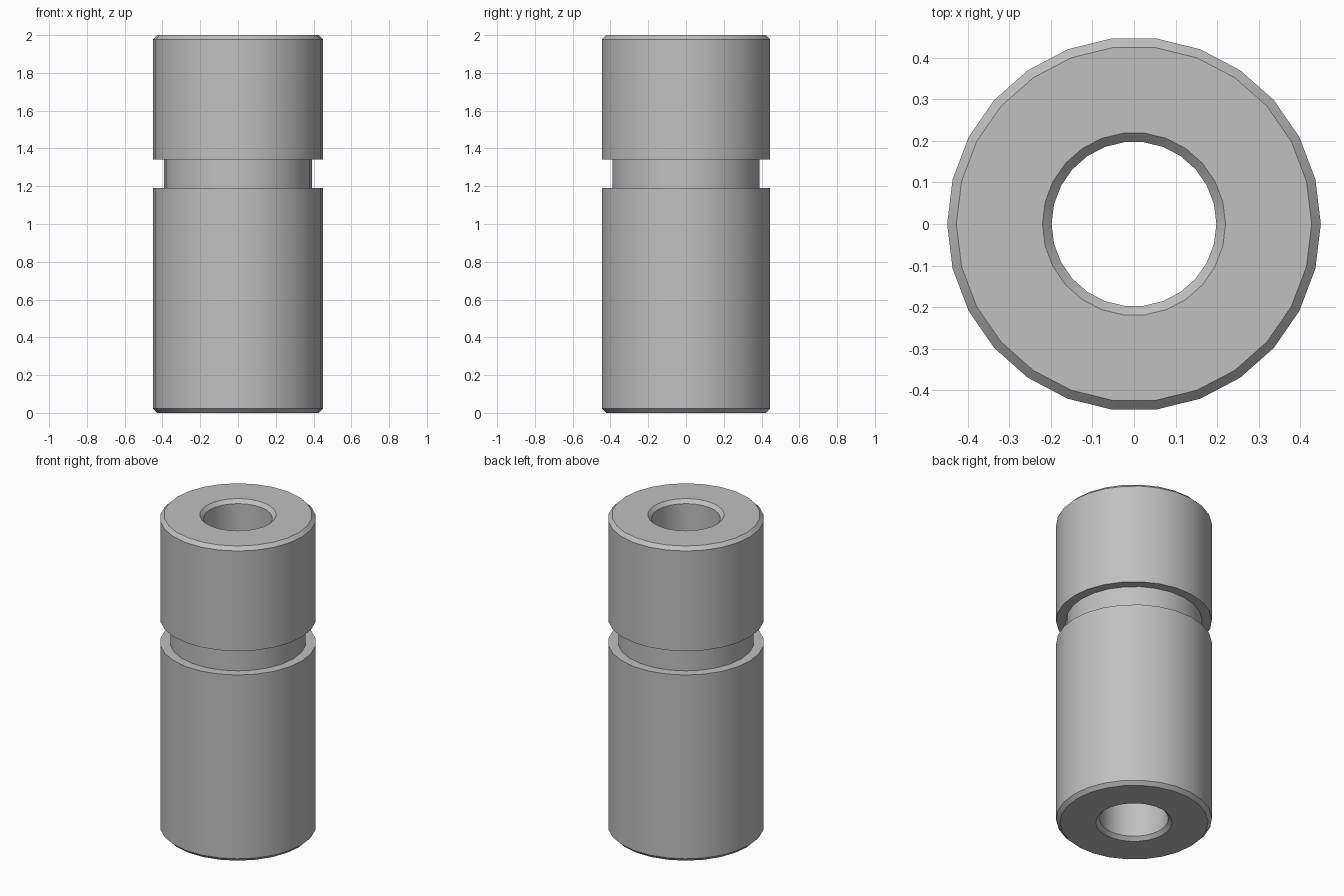
import bpy
import bmesh
import math

cube = bpy.data.objects.get("Cube")
if cube:
    bpy.data.objects.remove(cube, do_unlink=True)

SIDES = 26
HEIGHT = 2.0
OUTER, BORE, GROOVE = 0.449, 0.198, 0.392
GROOVE_LOW, GROOVE_HIGH = 1.19, 1.342
CHAMFER = 0.022

# Grey metal
metal = bpy.data.materials.new("grey_metal")
grey = (0.53, 0.53, 0.53, 1.0)
metal.diffuse_color = grey
metal.use_nodes = True
metal.node_tree.nodes["Principled BSDF"].inputs["Base Color"].default_value = grey

# Closed cross-section of the sleeve: outside going up, bore going down
profile = [
    (OUTER - CHAMFER, 0),
    (OUTER, CHAMFER),
    (OUTER, GROOVE_LOW),
    (GROOVE, GROOVE_LOW),
    (GROOVE, GROOVE_HIGH),
    (OUTER, GROOVE_HIGH),
    (OUTER, HEIGHT - CHAMFER),
    (OUTER - CHAMFER, HEIGHT),
    (BORE + CHAMFER, HEIGHT),
    (BORE, HEIGHT - CHAMFER),
    (BORE, CHAMFER),
    (BORE + CHAMFER, 0),
]

# Revolve the cross-section into a hollow sleeve
bm = bmesh.new()
verts = [bm.verts.new((r, 0, z)) for r, z in profile]
edges = [bm.edges.new((v, verts[i - 1])) for i, v in enumerate(verts)]
bmesh.ops.spin(bm, geom=verts + edges, cent=(0, 0, 0), axis=(0, 0, 1),
               angle=math.tau, steps=SIDES, use_merge=False)
bmesh.ops.remove_doubles(bm, verts=bm.verts, dist=0.0005)
bmesh.ops.recalc_face_normals(bm, faces=bm.faces)

mesh = bpy.data.meshes.new("grooved_sleeve")
bm.to_mesh(mesh)
bm.free()
mesh.materials.append(metal)
sleeve = bpy.data.objects.new("grooved_sleeve", mesh)
bpy.context.collection.objects.link(sleeve)

# Smooth walls with crisp chamfers and groove edges
bpy.ops.object.select_all(action="DESELECT")
sleeve.select_set(True)
bpy.context.view_layer.objects.active = sleeve
bpy.ops.object.shade_smooth_by_angle(angle=math.radians(30))
